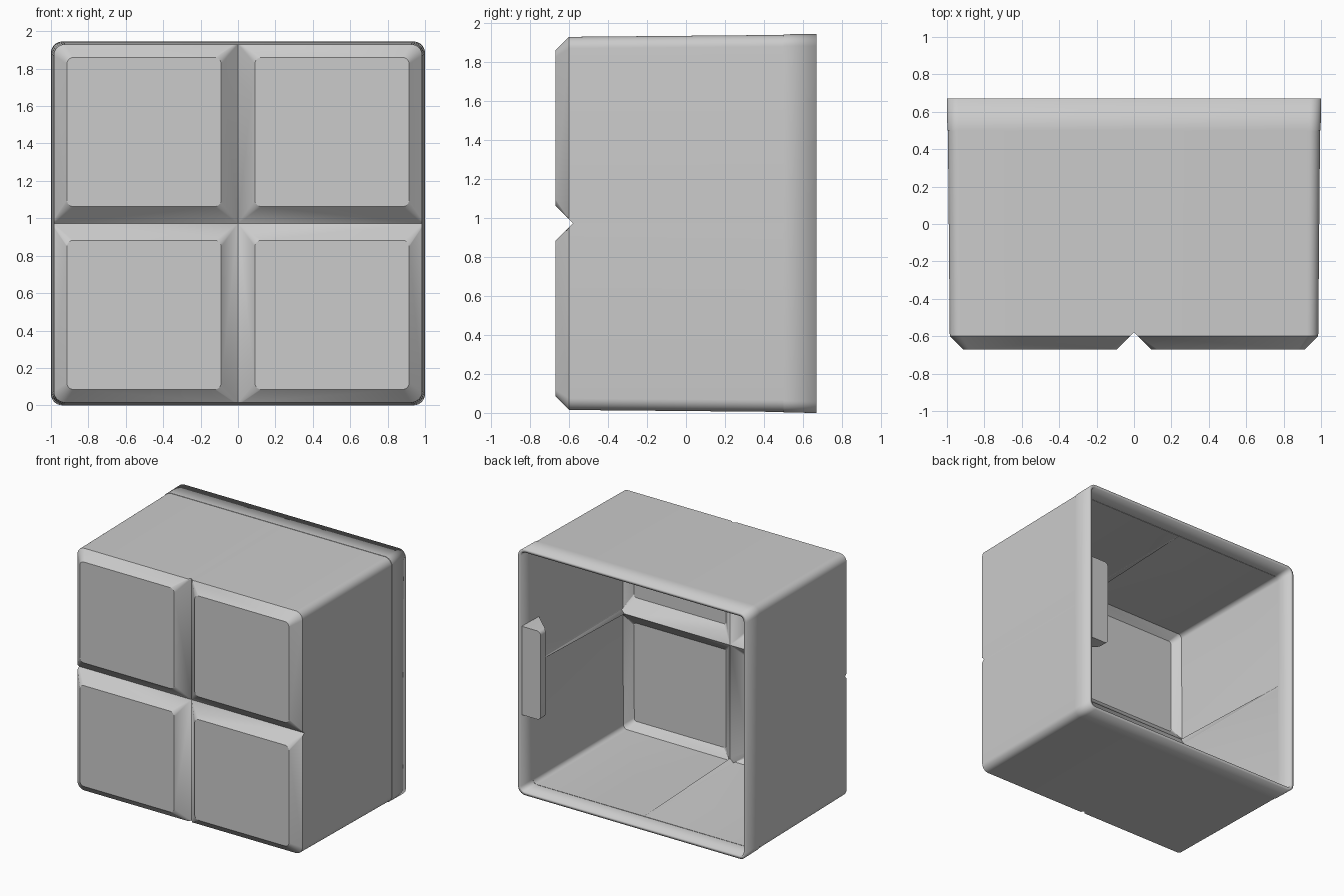
import bpy, bmesh
from math import sin, cos, pi
from mathutils import Vector

if "Cube" in bpy.data.objects:
    bpy.data.objects.remove(bpy.data.objects["Cube"])

MID = 0.9725            # height of the centre line
HALF_X, HALF_Z = 0.985, 0.9575   # half size of the body at the front
FRONT, EDGE, GROOVE = -0.67, -0.6, -0.58
SEG = 8

grey = bpy.data.materials.new("plain_grey")
grey.use_nodes = True
colour = (0.6, 0.6, 0.6, 1)
grey.diffuse_color = colour
grey.node_tree.nodes["Principled BSDF"].inputs["Base Color"].default_value = colour


def finish(bm, name):
    mesh = bpy.data.meshes.new(name)
    bm.to_mesh(mesh)
    bm.free()
    mesh.materials.append(grey)
    obj = bpy.data.objects.new(name, mesh)
    bpy.context.collection.objects.link(obj)
    return obj


def smooth(obj):
    bpy.ops.object.select_all(action='DESELECT')
    obj.select_set(True)
    bpy.context.view_layer.objects.active = obj
    bpy.ops.object.shade_smooth_by_angle(angle=pi / 6)


def arc(cx, cz, r, y, quarter):
    return [Vector((cx + r * cos(a), y, cz + r * sin(a)))
            for a in ((quarter + i / SEG) * pi / 2 for i in range(SEG + 1))]


def line(a, b):
    a, b = Vector(a), Vector(b)
    return [a.lerp(b, i / SEG) for i in range(SEG + 1)]


def rings():
    """Pad outline and the sloped border's outer outline, for one quarter."""
    r, lo, hx, hz = 0.035, 0.09, 0.915, 0.8875
    pad = (arc(hx - r, hz - r, r, FRONT, 0) + arc(lo + r, hz - r, r, FRONT, 1)
           + arc(lo + r, lo + r, r, FRONT, 2) + arc(hx - r, lo + r, r, FRONT, 3))
    n = EDGE - GROOVE
    R = 0.06
    border = (arc(HALF_X - R, HALF_Z - R, R, EDGE, 0)
              + line((-n, EDGE, HALF_Z), (0, GROOVE, HALF_Z))
              + line((0, GROOVE, 0), (0, GROOVE, 0))
              + line((HALF_X, GROOVE, 0), (HALF_X, EDGE, -n)))
    return pad, border


# Front: four raised pads with sloped borders that meet in V grooves
bm = bmesh.new()
pad, border = rings()
for sx in (-1, 1):
    for sz in (-1, 1):
        inner, outer = [[bm.verts.new((sx * p.x, p.y, MID + sz * p.z)) for p in ring]
                        for ring in (pad, border)]
        bm.faces.new(inner)
        for i in range(len(inner)):
            j = (i + 1) % len(inner)
            bm.faces.new((inner[i], inner[j], outer[j], outer[i]))
bmesh.ops.remove_doubles(bm, verts=bm.verts, dist=0.0002)

# Side walls: extrude the outline backwards with a slight flare and a rim step
edges = [e for e in bm.edges if e.is_boundary]
old_x, old_z = HALF_X, HALF_Z
for y, hx, hz in ((0.5, 0.995, 0.9675), (0.5, 0.998, 0.9705), (0.67, 1.0, 0.9725)):
    out = bmesh.ops.extrude_edge_only(bm, edges=edges)["geom"]
    edges = [g for g in out if isinstance(g, bmesh.types.BMEdge)]
    for v in (g for g in out if isinstance(g, bmesh.types.BMVert)):
        v.co = (v.co.x * hx / old_x, y, MID + (v.co.z - MID) * hz / old_z)
    old_x, old_z = hx, hz
bmesh.ops.recalc_face_normals(bm, faces=bm.faces)
bm.normal_update()
if min(bm.faces, key=lambda f: f.calc_center_median().y).normal.y > 0:
    bmesh.ops.reverse_faces(bm, faces=bm.faces)
shell = finish(bm, "hollow_shell")
wall = shell.modifiers.new("wall", 'SOLIDIFY')
wall.thickness = 0.025
wall.offset = -1
wall.use_even_offset = True
smooth(shell)

# Catch: wedge on the inside of the left wall, near the open back
bm = bmesh.new()
section = ((0.985, 0.66), (0.81, 0.66), (0.81, 0.6), (0.985, 0.44))
base = bm.faces.new([bm.verts.new((x, y, MID - 0.35)) for x, y in section])
top = bmesh.ops.extrude_face_region(bm, geom=[base])["geom"]
bmesh.ops.translate(bm, vec=(0, 0, 0.7),
                    verts=[g for g in top if isinstance(g, bmesh.types.BMVert)])
bmesh.ops.recalc_face_normals(bm, faces=bm.faces)
tip = [e for e in bm.edges if all(v.co.x < 0.9 for v in e.verts)
       and abs(e.verts[0].co.y - e.verts[1].co.y) > 0.01]
bmesh.ops.bevel(bm, geom=tip, offset=0.03, segments=4, profile=0.5, affect='EDGES')
smooth(finish(bm, "inner_catch"))
